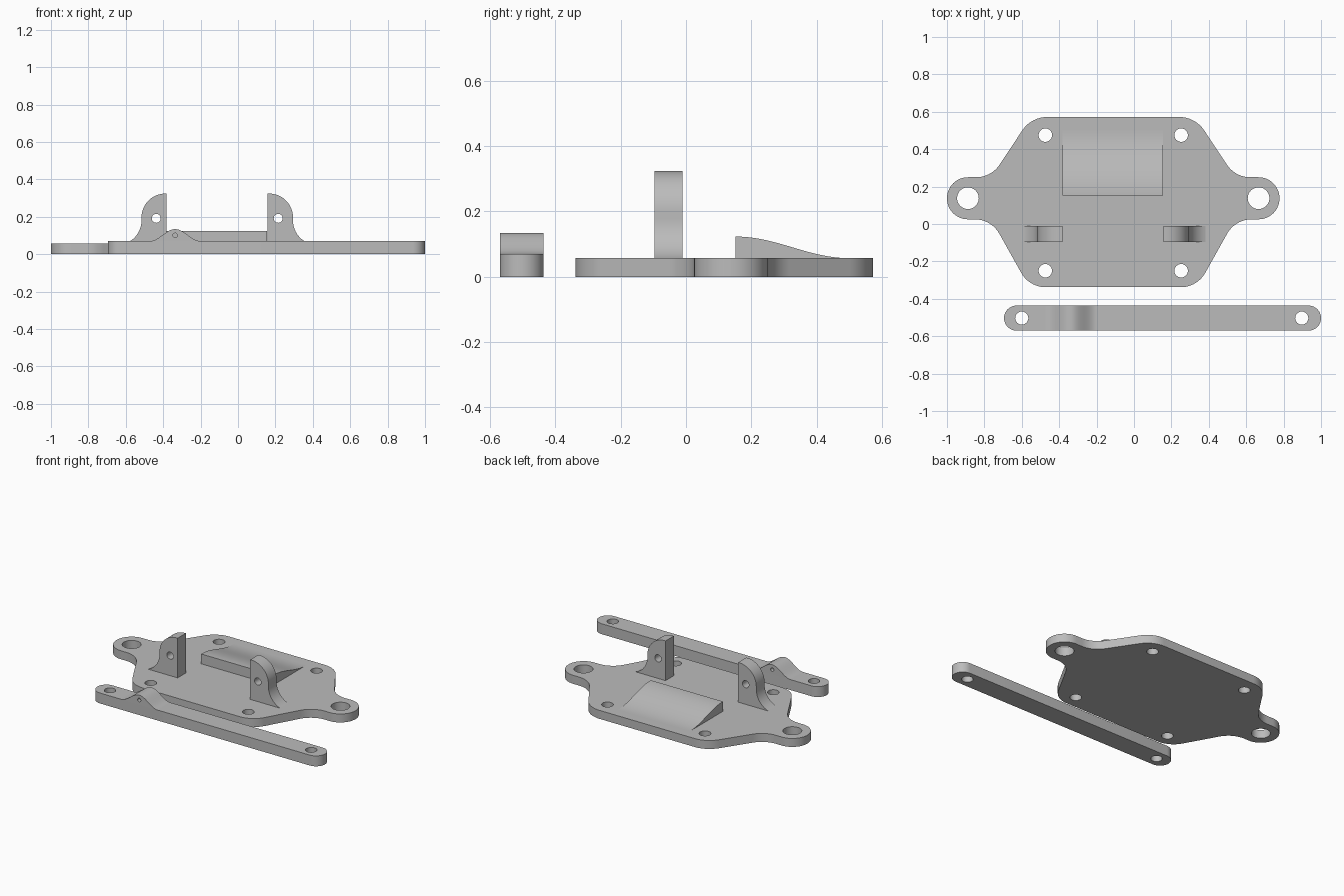
import bpy, bmesh, math
from mathutils import Vector

if "Cube" in bpy.data.objects:
    bpy.data.objects.remove(bpy.data.objects["Cube"])

grey = bpy.data.materials.new("plain grey")
grey.use_nodes = True
COLOUR = (0.5, 0.5, 0.5, 1)
grey.diffuse_color = COLOUR
grey.node_tree.nodes["Principled BSDF"].inputs["Base Color"].default_value = COLOUR

MID = -0.111        # mirror line of the base plate
PLATE_TOP = 0.057
BAR_TOP = 0.07


def arc(cx, cy, r, start, end, n=16):
    """Points along an arc, angles in degrees."""
    angles = [math.radians(start + (end - start) * i / n) for i in range(n + 1)]
    return [(cx + r * math.cos(a), cy + r * math.sin(a)) for a in angles]


def circle(cx, cy, r, n=32):
    return arc(cx, cy, r, 0, 360, n)[:-1]


def rounded(corners, n=12):
    """Polygon of (x, y, radius) corners with each corner filleted."""
    out = []
    for i, (x, y, r) in enumerate(corners):
        p = Vector((x, y))
        u = (Vector(corners[i - 1][:2]) - p).normalized()
        v = (Vector(corners[(i + 1) % len(corners)][:2]) - p).normalized()
        half = u.angle(v) / 2
        centre = p + (u + v).normalized() * (r / math.sin(half))
        a = p + u * (r / math.tan(half)) - centre
        b = p + v * (r / math.tan(half)) - centre
        sweep = a.angle(b)
        for k in range(n + 1):
            t = k / n
            q = (a * math.sin((1 - t) * sweep) + b * math.sin(t * sweep)) / math.sin(sweep)
            out.append(tuple(centre + q))
    return out


def mirrored(points):
    return [(2 * MID - x, y) for x, y in points]


def solid(name, outline, holes, place, depth):
    """Fill an outline with holes, then extrude it along depth."""
    bm = bmesh.new()
    edges = []
    for loop in [outline] + holes:
        verts = [bm.verts.new(place(a, b)) for a, b in loop]
        edges += [bm.edges.new((verts[i - 1], verts[i])) for i in range(len(verts))]
    bmesh.ops.triangle_fill(bm, edges=edges, use_beauty=True, normal=Vector(depth).normalized())
    new = bmesh.ops.extrude_face_region(bm, geom=bm.faces[:], use_keep_orig=True)
    moved = [g for g in new["geom"] if isinstance(g, bmesh.types.BMVert)]
    bmesh.ops.translate(bm, verts=moved, vec=depth)
    bmesh.ops.recalc_face_normals(bm, faces=bm.faces)
    mesh = bpy.data.meshes.new(name)
    bm.to_mesh(mesh)
    bm.free()
    obj = bpy.data.objects.new(name, mesh)
    bpy.context.collection.objects.link(obj)
    mesh.materials.append(grey)
    bpy.ops.object.select_all(action="DESELECT")
    obj.select_set(True)
    bpy.context.view_layer.objects.active = obj
    bpy.ops.object.shade_smooth_by_angle(angle=math.radians(30))
    return obj


# Base plate with two lugs and six holes
half_plate = [(-0.55, 0.572, 0.16), (-0.763, 0.25, 0.15), (-1.0, 0.25, 0.112),
              (-1.0, 0.025, 0.112), (-0.763, 0.025, 0.15), (-0.56, -0.338, 0.15)]
other_half = [(2 * MID - x, y, r) for x, y, r in reversed(half_plate)]
plate_holes = [circle(-0.888, 0.138, 0.058)]
plate_holes += [circle(-0.474, y, 0.036) for y in (0.475, -0.25)]
plate_holes += [mirrored(h) for h in plate_holes]
solid("base_plate", rounded(half_plate + other_half), plate_holes,
      lambda a, b: (a, b, 0), (0, 0, PLATE_TOP))

# Upright ears with rounded shoulders, flared feet and pin holes
ear = [(-0.381, PLATE_TOP), (-0.381, 0.324)]
ear += arc(-0.389, 0.197, 0.127, 90, 180)
ear += arc(-0.646, 0.18, 0.13, 0, -71)
ear_hole = circle(-0.437, 0.192, 0.024)
for name, side in (("right_ear", list), ("left_ear", mirrored)):
    solid(name, side(ear), [side(ear_hole)], lambda a, b: (a, -0.097, b), (0, 0.087, 0))

# Ramp that falls in an S curve towards the back
ramp = [(0.152, PLATE_TOP)]
for i in range(25):
    t = i / 24
    ramp.append((0.152 + 0.348 * t, PLATE_TOP + 0.066 * (1 + math.cos(math.pi * t)) / 2))
ramp.pop()
ramp.append((0.5, PLATE_TOP))
solid("ramp", ramp, [], lambda a, b: (-0.381, a, b), (0.537, 0, 0))

# Loose bar with round ends and a hole at each end
BAR_Y, BAR_R = -0.503, 0.067
bar = arc(-0.628, BAR_Y, BAR_R, 90, 270) + arc(0.933, BAR_Y, BAR_R, -90, 90)
solid("bar", bar, [circle(x, BAR_Y, 0.035) for x in (-0.6, 0.897)],
      lambda a, b: (a, b, 0), (0, 0, BAR_TOP))

# Hump on the bar with a small cross hole
hump = []
for i in range(41):
    t = i / 20 - 1
    hump.append((-0.336 + 0.136 * t, BAR_TOP + 0.064 * (1 + math.cos(math.pi * t)) / 2))
solid("bar_hump", hump, [circle(-0.336, 0.101, 0.012, 20)],
      lambda a, b: (a, BAR_Y - BAR_R, b), (0, 2 * BAR_R, 0))
